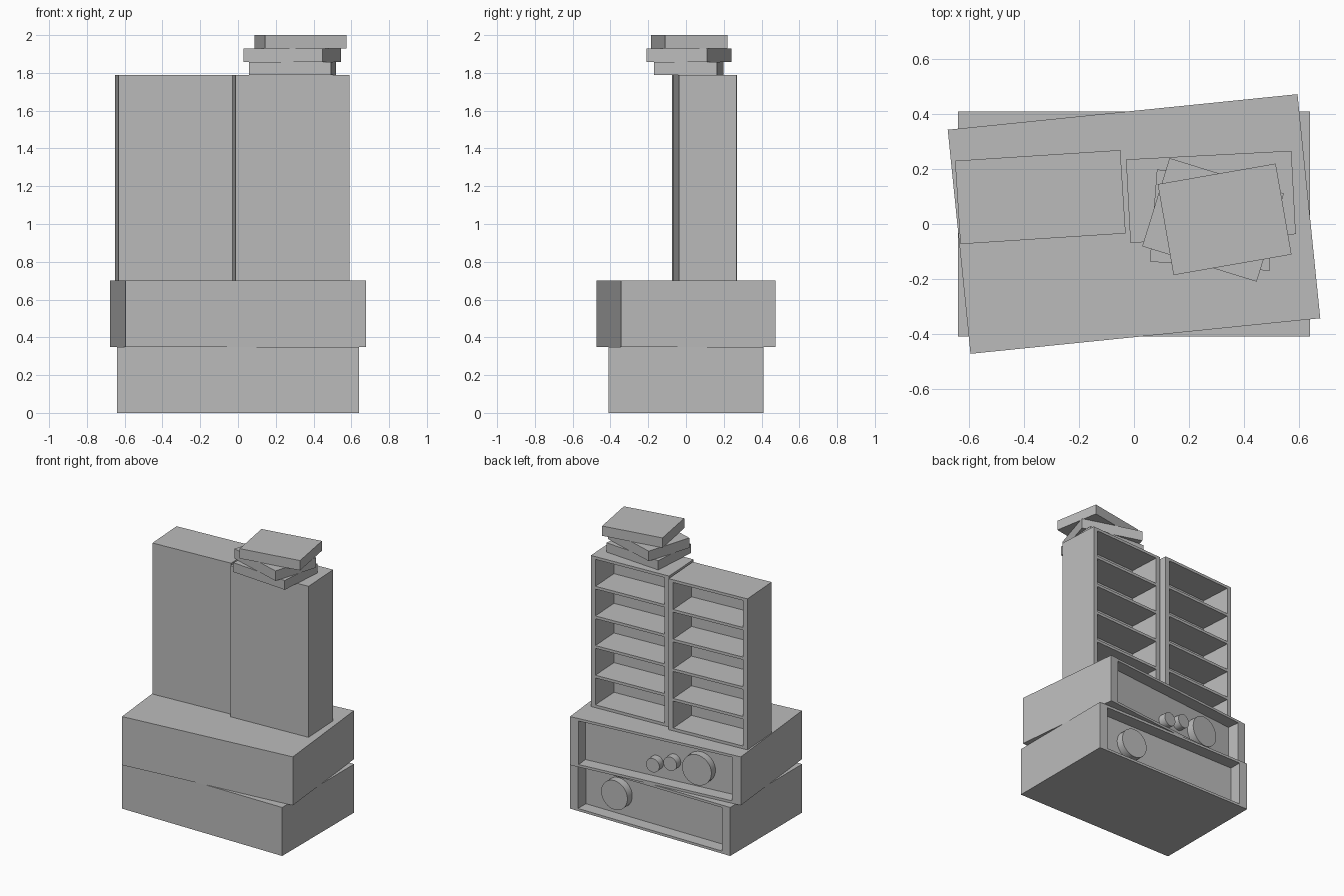
import bpy, bmesh, math
from mathutils import Matrix, Vector

cube = bpy.data.objects.get("Cube")
if cube:
    bpy.data.objects.remove(cube, do_unlink=True)

gray = bpy.data.materials.new("plain_gray")
gray.use_nodes = True
gray.diffuse_color = (0.5, 0.5, 0.5, 1)
gray.node_tree.nodes["Principled BSDF"].inputs["Base Color"].default_value = (0.5, 0.5, 0.5, 1)


def add_box(bm, x0, x1, y0, y1, z0, z1):
    """Add a box between the given limits."""
    size = Vector((x1 - x0, y1 - y0, z1 - z0))
    mid = Vector((x0 + x1, y0 + y1, z0 + z1)) / 2
    bmesh.ops.create_cube(bm, size=1, matrix=Matrix.Translation(mid) @ Matrix.Diagonal(size).to_4x4())


def add_disc(bm, x, y, z, radius, depth):
    """Add a disc whose axis runs along y."""
    place = Matrix.Translation((x, y, z)) @ Matrix.Rotation(math.pi / 2, 4, "X")
    bmesh.ops.create_cone(bm, cap_ends=True, segments=32, radius1=radius, radius2=radius,
                          depth=depth, matrix=place)


def finish(bm, name, location, degrees=0):
    mesh = bpy.data.meshes.new(name)
    bm.to_mesh(mesh)
    bm.free()
    mesh.materials.append(gray)
    obj = bpy.data.objects.new(name, mesh)
    bpy.context.collection.objects.link(obj)
    obj.location = location
    obj.rotation_euler.z = math.radians(degrees)
    return obj


def open_case(bm, w, d, h, side, board, recess, cells=1):
    """Case open towards +y, split into equal cells by boards."""
    x, y, back = w / 2, d / 2, d / 2 - recess
    add_box(bm, -x, x, -y, back, 0, h)
    for a, b in ((-x, -x + side), (x - side, x)):
        add_box(bm, a, b, back, y, 0, h)
    for i in range(cells + 1):
        z = (h - board) * i / cells
        add_box(bm, -x + side, x - side, back, y, z, z + board)


# Lower and upper cabinets with round dials in the recess
W, D, H, RECESS, DIAL = 1.28, 0.82, 0.35, 0.09, 0.055
cabinets = [
    ("lower_cabinet", 0, 0, [(0.31, 0.172, 0.105)]),
    ("upper_cabinet", H, 5.8, [(-0.29, 0.162, 0.11), (-0.09, 0.16, 0.05), (0.04, 0.12, 0.05)]),
]
for name, z, turn, dials in cabinets:
    bm = bmesh.new()
    open_case(bm, W, D, H, 0.065, 0.018, RECESS)
    finish(bm, name, (0, 0, z), turn)
    bm = bmesh.new()
    for dx, dz, r in dials:
        add_disc(bm, dx, D / 2 - RECESS + DIAL / 2, dz, r, DIAL)
    dial = finish(bm, name + "_dials", (0, 0, z), turn)
    bpy.context.view_layer.objects.active = dial
    dial.select_set(True)
    bpy.ops.object.shade_smooth_by_angle(angle=math.radians(30))
    dial.select_set(False)

# Two shelf units side by side
for name, x, y, turn in (("left_shelf", -0.341, 0.098, 3.7), ("right_shelf", 0.28, 0.099, 3.0)):
    bm = bmesh.new()
    open_case(bm, 0.603, 0.304, 1.09, 0.035, 0.02, 0.23, cells=5)
    finish(bm, name, (x, y, 2 * H), turn)

# Stack of three turned boxes on the right shelf
stack = [
    ("bottom_box", 0.288, 0.014, 1.79, 1.857, -4.4),
    ("middle_box", 0.288, 0.015, 1.857, 1.929, -17.2),
    ("top_box", 0.33, 0.017, 1.929, 2.0, 9.9),
]
for name, x, y, z0, z1, turn in stack:
    bm = bmesh.new()
    add_box(bm, -0.218, 0.218, -0.168, 0.168, 0, z1 - z0)
    finish(bm, name, (x, y, z0), turn)
